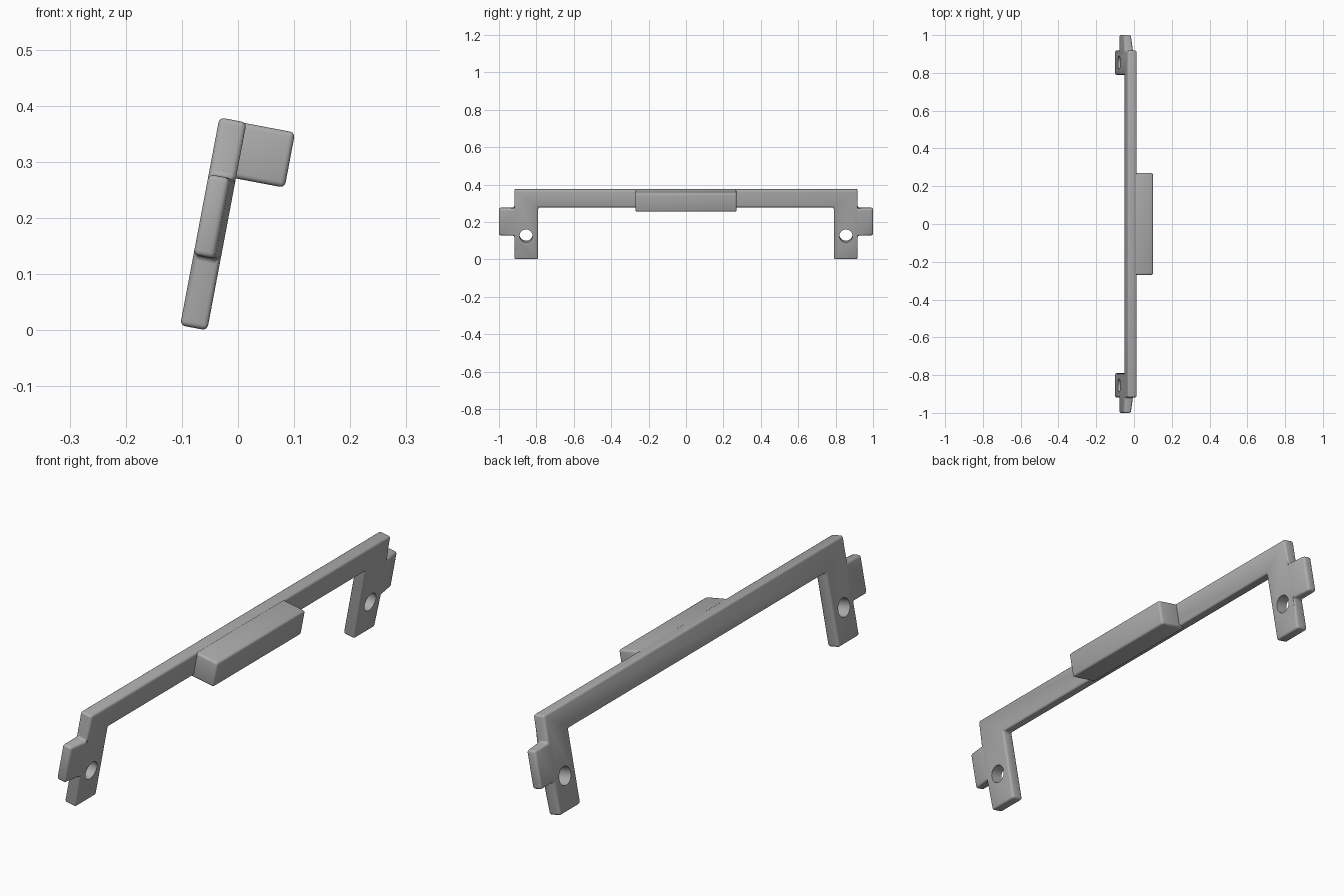
import bpy, bmesh, math
from mathutils import Matrix

cube = bpy.data.objects.get("Cube")
if cube:
    bpy.data.objects.remove(cube, do_unlink=True)

grey = bpy.data.materials.new("plain grey")
grey.use_nodes = True
colour = (0.42, 0.42, 0.42, 1)
grey.diffuse_color = colour
grey.node_tree.nodes["Principled BSDF"].inputs["Base Color"].default_value = colour

HALF = 0.0245                      # half the plate thickness
TILT = (Matrix.Translation((-0.079, 0, 0.0045))
        @ Matrix.Rotation(math.radians(10.7), 4, 'Y'))


def add_object(name, bm):
    bmesh.ops.recalc_face_normals(bm, faces=bm.faces[:])
    mesh = bpy.data.meshes.new(name)
    bm.to_mesh(mesh)
    bm.free()
    obj = bpy.data.objects.new(name, mesh)
    bpy.context.collection.objects.link(obj)
    mesh.materials.append(grey)
    return obj


def finish(obj, width, cutters=()):
    """Round the edges, cut the holes, shade smooth and lean the part."""
    bevel = obj.modifiers.new("rounding", 'BEVEL')
    bevel.width, bevel.segments = width, 3
    bevel.limit_method = 'ANGLE'
    for cutter in cutters:
        cut = obj.modifiers.new("hole", 'BOOLEAN')
        cut.operation, cut.object, cut.solver = 'DIFFERENCE', cutter, 'EXACT'
    graph = bpy.context.evaluated_depsgraph_get()
    mesh = bpy.data.meshes.new_from_object(obj.evaluated_get(graph))
    obj.modifiers.clear()
    obj.data = mesh
    for cutter in cutters:
        bpy.data.objects.remove(cutter, do_unlink=True)
    bpy.ops.object.select_all(action='DESELECT')
    obj.select_set(True)
    bpy.context.view_layer.objects.active = obj
    bpy.ops.object.shade_smooth_by_angle(angle=math.radians(40))
    obj.matrix_world = TILT


# Bracket plate: crossbar, two legs and two side ears as one outline
half = [(0.918, 0.377), (0.918, 0.274), (0.918, 0.128),
        (0.918, 0), (0.79, 0), (0.79, 0.282)]
outline = half + [(-y, z) for y, z in reversed(half)]
bm = bmesh.new()
verts = [bm.verts.new((-HALF, y, z)) for y, z in outline]
bm.faces.new(verts)
for side, top, low in ((1, verts[1], verts[2]), (-1, verts[-2], verts[-3])):
    tips = [bm.verts.new((-HALF, side, v.co.z)) for v in (top, low)]
    ear = [top, tips[0], tips[1], low]
    bm.faces.new(ear if side < 0 else ear[::-1])
bmesh.ops.recalc_face_normals(bm, faces=bm.faces[:])
front = bmesh.ops.extrude_face_region(bm, geom=bm.faces[:])["geom"]
for v in front:
    if isinstance(v, bmesh.types.BMVert):
        # the ears thin out towards their tips
        v.co.x = 0.013 if abs(v.co.y) > 0.95 else HALF
bracket = add_object("bracket", bm)

# Screw hole in each leg
holes = []
for side in (-1, 1):
    bm = bmesh.new()
    bmesh.ops.create_cone(
        bm, cap_ends=True, segments=32, radius1=0.035, radius2=0.035, depth=0.2,
        matrix=Matrix.Translation((0, side * 0.855, 0.128))
        @ Matrix.Rotation(math.pi / 2, 4, 'Y'))
    hole = add_object("hole_cutter", bm)
    hole.hide_render = True
    holes.append(hole)
finish(bracket, 0.009, holes)

# Grip block on the middle of the crossbar
bm = bmesh.new()
bmesh.ops.create_cube(
    bm, size=1, matrix=Matrix.Translation((0.0565, 0, 0.3255))
    @ Matrix.Diagonal((0.113, 0.54, 0.1, 1)))
finish(add_object("grip_block", bm), 0.009)
